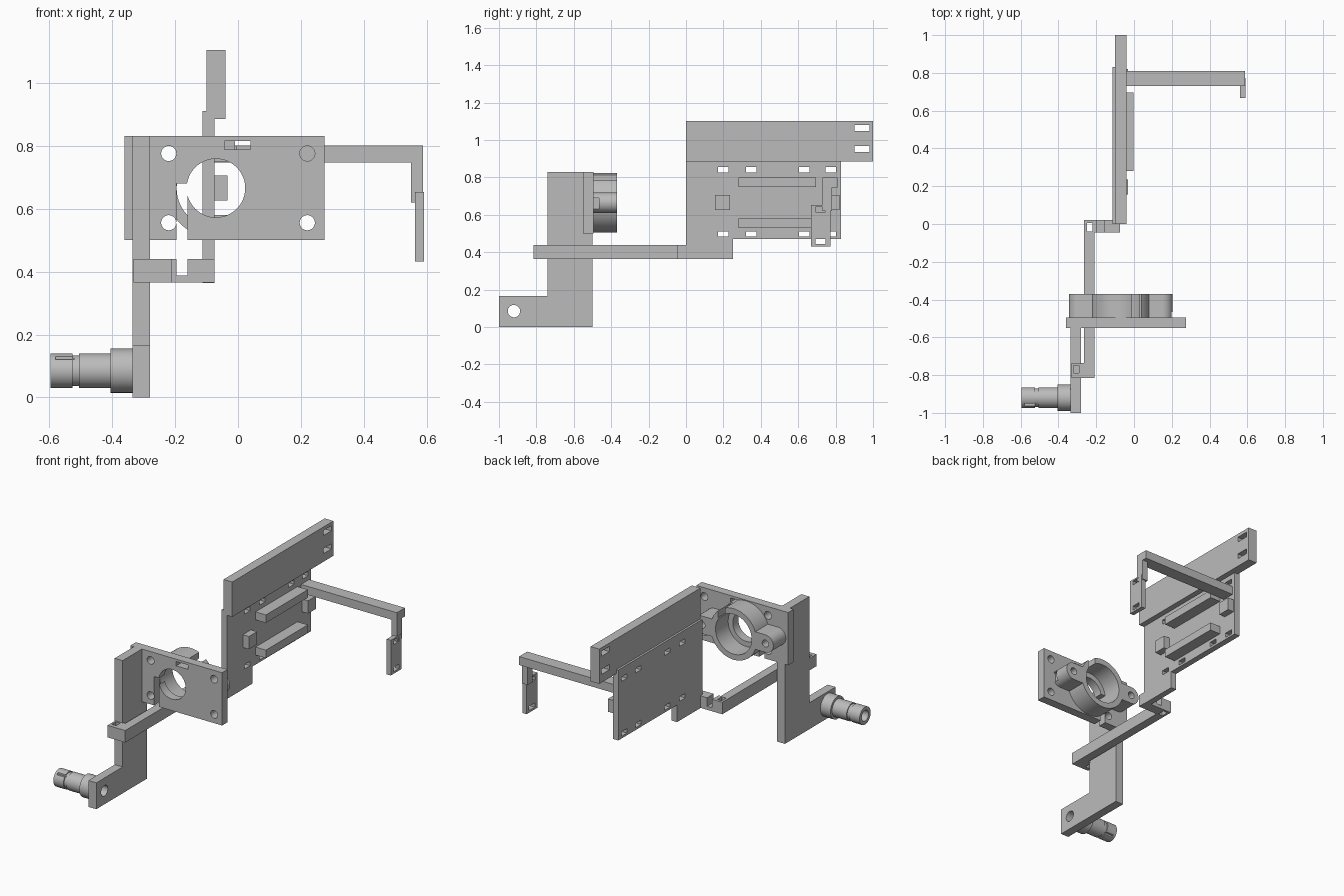
import bpy, bmesh, math
from mathutils import Matrix, Vector

if "Cube" in bpy.data.objects:
    bpy.data.objects.remove(bpy.data.objects["Cube"], do_unlink=True)

grey = bpy.data.materials.new("plain grey")
grey.use_nodes = True
COLOUR = (0.5, 0.5, 0.5, 1)
grey.diffuse_color = COLOUR
grey.node_tree.nodes["Principled BSDF"].inputs["Base Color"].default_value = COLOUR
parts = []


def finish(name, bm):
    bmesh.ops.recalc_face_normals(bm, faces=bm.faces)
    mesh = bpy.data.meshes.new(name)
    bm.to_mesh(mesh)
    bm.free()
    mesh.materials.append(grey)
    obj = bpy.data.objects.new(name, mesh)
    bpy.context.collection.objects.link(obj)
    parts.append(obj)
    return obj


def box(name, x, y, z):
    """Box from its (min, max) range on each axis."""
    bm = bmesh.new()
    size = Vector((x[1] - x[0], y[1] - y[0], z[1] - z[0]))
    mid = Vector((x[0] + x[1], y[0] + y[1], z[0] + z[1])) / 2
    bmesh.ops.create_cube(bm, size=1, matrix=Matrix.Translation(mid) @ Matrix.Diagonal(size).to_4x4())
    return finish(name, bm)


def rod(name, axis, start, end, a, b, r):
    """Cylinder along x at (y, z) = (a, b), or along y at (x, z) = (a, b)."""
    mid = (start + end) / 2
    pos, turn = ((mid, a, b), "Y") if axis == "X" else ((a, mid, b), "X")
    bm = bmesh.new()
    bmesh.ops.create_cone(bm, cap_ends=True, segments=48, radius1=r, radius2=r, depth=end - start,
                          matrix=Matrix.Translation(pos) @ Matrix.Rotation(math.pi / 2, 4, turn))
    return finish(name, bm)


def prism(name, points, x):
    """Side profile of (y, z) points extruded over an x range."""
    bm = bmesh.new()
    face = bm.faces.new([bm.verts.new((x[0], y, z)) for y, z in points])
    new = bmesh.ops.extrude_face_region(bm, geom=[face])["geom"]
    bmesh.ops.translate(bm, vec=(x[1] - x[0], 0, 0), verts=[v for v in new if isinstance(v, bmesh.types.BMVert)])
    return finish(name, bm)


def combine(obj, others, operation="DIFFERENCE"):
    """Boolean the other objects into obj, then discard them."""
    for other in others:
        mod = obj.modifiers.new("shape", "BOOLEAN")
        mod.operation, mod.object, mod.solver = operation, other, "EXACT"
        bpy.context.view_layer.update()
        mesh = bpy.data.meshes.new_from_object(obj.evaluated_get(bpy.context.evaluated_depsgraph_get()))
        obj.modifiers.clear()
        obj.data = mesh
        parts.remove(other)
        bpy.data.objects.remove(other, do_unlink=True)


# Upright bracket with a foot and connector hole
PY, PZ = -0.92, 0.085
upright = prism("upright_bracket", [(-1, 0), (-0.5, 0), (-0.5, 0.83), (-0.74, 0.83), (-0.74, 0.165), (-1, 0.165)],
                (-0.335, -0.28))
combine(upright, [rod("cut", "X", -0.4, -0.2, PY, PZ, 0.033)])

# Stepped hollow connector
connector = rod("connector", "X", -0.405, -0.33, PY, PZ, 0.07)
combine(connector, [rod("step", "X", s, e, PY, PZ, r) for s, e, r in
                    ((-0.505, -0.395, 0.055), (-0.53, -0.495, 0.049), (-0.595, -0.525, 0.055))], "UNION")
combine(connector, [rod("cut", "X", -0.7, -0.3, PY, PZ, 0.033),
                    box("cut", (-0.58, -0.52), (PY - 0.06, PY - 0.03), (0.12, 0.15)),
                    box("cut", (-0.58, -0.52), (PY + 0.03, PY + 0.06), (0.02, 0.05))])

# Front mounting plate with bore, corner holes and slots
CX, CZ = -0.07, 0.665
plate = box("front_plate", (-0.36, 0.275), (-0.55, -0.495), (0.5, 0.83))
holes = [rod("cut", "Y", -0.6, -0.4, x, z, 0.024) for x in (-0.22, 0.22) for z in (0.555, 0.775)]
combine(plate, holes + [rod("cut", "Y", -0.6, -0.4, CX, CZ, 0.093),
                        box("cut", (-0.195, -0.16), (-0.6, -0.4), (0.4, 0.68)),
                        box("cut", (-0.043, 0.04), (-0.6, -0.4), (0.788, 0.815))])

# Ring clamp with two rounded ears
Y0, Y1 = -0.497, -0.37
clamp = rod("ring_clamp", "Y", Y0, Y1, CX, CZ, 0.16)
combine(clamp, [box("ears", (CX - 0.22, CX + 0.22), (Y0, Y1), (CZ - 0.055, CZ + 0.055))]
        + [rod("ear", "Y", Y0, Y1, CX + s * 0.22, CZ, 0.055) for s in (-1, 1)], "UNION")
combine(clamp, [rod("cut", "Y", -0.6, -0.3, CX + s * 0.22, CZ, 0.022) for s in (-1, 1)]
        + [rod("cut", "Y", -0.6, -0.3, CX, CZ, 0.125),
           box("cut", (-0.01, 0.038), (-0.6, -0.3), (0.74, 0.9)),
           box("cut", (0.185, 0.25), (-0.6, -0.465), (0.63, 0.69))])

# Offset link bar between bracket and side plate
link = box("link_bar", (-0.265, -0.21), (-0.815, 0.02), (0.365, 0.44))
combine(link, [box("front_end", (-0.332, -0.22), (-0.815, -0.735), (0.365, 0.44)),
               box("back_end", (-0.22, -0.075), (-0.045, 0.02), (0.365, 0.44))], "UNION")
combine(link, [box("cut", (-0.32, -0.29), (-0.79, -0.75), (0.3, 0.5)),
               box("cut", (-0.25, -0.22), (-0.04, 0.005), (0.3, 0.5)),
               box("cut", (-0.195, -0.16), (-0.1, 0.1), (0.387, 0.5))])

# Side plate with rows of small slots
side = prism("side_plate", [(0, 0.363), (0.25, 0.363), (0.25, 0.47), (0.83, 0.47), (0.83, 0.91), (0, 0.91)],
             (-0.113, -0.075))
combine(side, [box("cut", (-0.2, 0), (y, y + 0.056), (z, z + 0.028))
               for y in (0.17, 0.32, 0.605, 0.745) for z in (0.484, 0.827)])

# Upper rail with two end slots
upper = box("upper_rail", (-0.1, -0.04), (0, 1), (0.885, 1.103))
combine(upper, [box("cut", (-0.2, 0), (0.9, 0.98), (z, z + 0.032)) for z in (0.936, 1.049)])

# Ribs and pads on the side plate
for name, z in (("lower_rib", 0.53), ("upper_rib", 0.75)):
    box(name, (-0.078, -0.003), (0.28, 0.695), (z, z + 0.05))
for name, y in (("front_pad", 0.155), ("back_pad", 0.74)):
    box(name, (-0.078, -0.033), (y, y + 0.08), (0.625, 0.705))

# Reaching arm with hanging slotted tab
arm = box("reaching_arm", (-0.078, 0.588), (0.73, 0.81), (0.747, 0.8))
combine(arm, [box("drop", (0.55, 0.588), (0.73, 0.78), (0.62, 0.78))], "UNION")
tab = box("hanging_tab", (0.562, 0.59), (0.667, 0.773), (0.432, 0.652))
combine(tab, [box("cut", (0.5, 0.7), (0.692, 0.747), (z, z + 0.027)) for z in (0.445, 0.615)])

# Smooth the round surfaces, keeping edges sharp
bpy.ops.object.select_all(action="DESELECT")
for obj in parts:
    obj.select_set(True)
bpy.context.view_layer.objects.active = parts[0]
bpy.ops.object.shade_smooth_by_angle(angle=math.radians(30))
